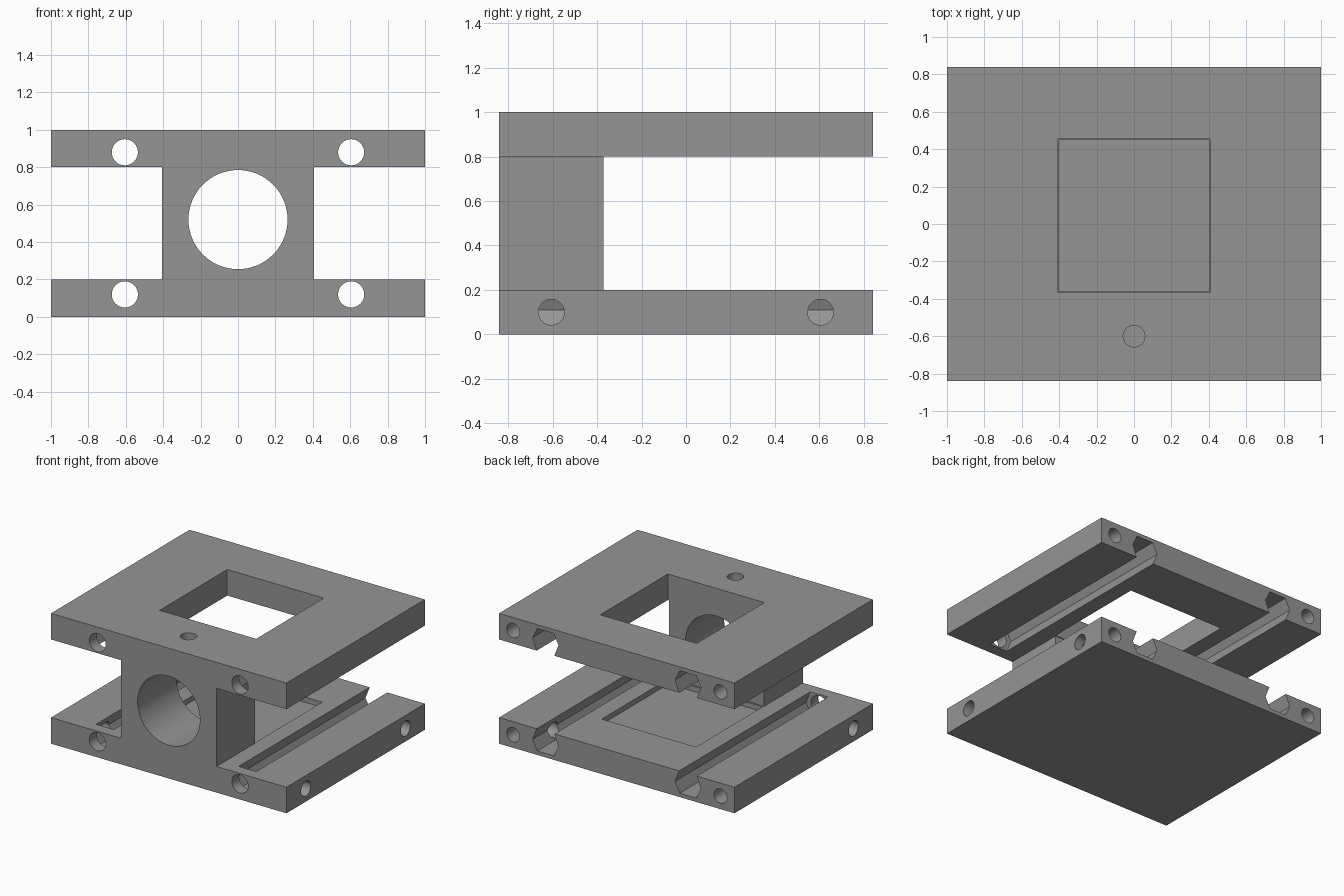
import bpy, bmesh, math
from mathutils import Matrix, Vector

if "Cube" in bpy.data.objects:
    bpy.data.objects.remove(bpy.data.objects["Cube"])

W, D, T, H = 1.0, 0.84, 0.2, 1.0      # half width, half depth, plate thickness, height
SLOT_X, SLOT_Y = 0.605, -0.75         # slot centre line and blind front end

grey = bpy.data.materials.new("machined grey")
grey.diffuse_color = (0.30, 0.30, 0.30, 1)
grey.use_nodes = True
grey.node_tree.nodes["Principled BSDF"].inputs["Base Color"].default_value = grey.diffuse_color


def make_object(name, bm):
    bmesh.ops.recalc_face_normals(bm, faces=bm.faces)
    mesh = bpy.data.meshes.new(name)
    bm.to_mesh(mesh)
    bm.free()
    mesh.materials.append(grey)
    ob = bpy.data.objects.new(name, mesh)
    bpy.context.collection.objects.link(ob)
    return ob


def box(name, lo, hi):
    lo, hi = Vector(lo), Vector(hi)
    bm = bmesh.new()
    bmesh.ops.create_cube(bm, size=1, matrix=Matrix.Translation((lo + hi) / 2)
                          @ Matrix.Diagonal((*(hi - lo), 1)))
    return make_object(name, bm)


def drill(start, end, r, segments=32):
    a, b = Vector(start), Vector(end)
    turn = (b - a).to_track_quat('Z', 'Y').to_matrix().to_4x4()
    bm = bmesh.new()
    bmesh.ops.create_cone(bm, cap_ends=True, segments=segments, radius1=r, radius2=r,
                          depth=(b - a).length,
                          matrix=Matrix.Translation((a + b) / 2) @ turn)
    return make_object("drill", bm)


def slot(x, top):
    # six-sided undercut channel, open towards the gap and at the back
    half = [(0.07, 0.03), (0.11, 0.11), (0.067, 0.22)]
    profile = half + [(-u, z) for u, z in reversed(half)]
    bm = bmesh.new()
    face = bm.faces.new([bm.verts.new((x + u, SLOT_Y, H - z if top else z))
                         for u, z in profile])
    out = bmesh.ops.extrude_face_region(bm, geom=[face])
    bmesh.ops.translate(bm, vec=(0, D + 0.1 - SLOT_Y, 0),
                        verts=[v for v in out["geom"] if isinstance(v, bmesh.types.BMVert)])
    return make_object("slot_cutter", bm)


def combine(target, tool, operation):
    mod = target.modifiers.new("bool", 'BOOLEAN')
    mod.operation, mod.solver, mod.object = operation, 'EXACT', tool
    bpy.context.view_layer.objects.active = target
    bpy.ops.object.modifier_apply(modifier=mod.name)
    bpy.data.objects.remove(tool)


# two plates joined by the front web
body = box("carriage_body", (-W, -D, 0), (W, D, T))
combine(body, box("web", (-0.405, -D, 0.1), (0.405, -0.37, H - 0.1)), 'UNION')
combine(body, box("top_plate", (-W, -D, H - T), (W, D, H)), 'UNION')

cutters = [
    box("window", (-0.41, -0.365, 0.7), (0.41, 0.455, 1.1)),       # opening in top plate
    box("pocket", (-0.4, -0.36, T - 0.04), (0.4, 0.45, 0.3)),      # shallow recess below
    drill((0, -1, 0.52), (0, -0.2, 0.52), 0.265, 64),              # main bore
    drill((0, -0.6, 1.1), (0, -0.6, 0.7), 0.058),                  # set screw hole
]
for s in (-1, 1):
    for top in (False, True):
        z = H - 0.12 if top else 0.12
        mid = H - T / 2 if top else T / 2
        cutters.append(slot(s * SLOT_X, top))
        cutters.append(drill((s * SLOT_X, -1, z), (s * SLOT_X, SLOT_Y + 0.03, z), 0.07))
        cutters.append(drill((s * 0.88, 1, mid), (s * 0.88, 0.5, mid), 0.055))
# side clamp holes into the lower slots
for s, y in ((1, -0.605), (1, 0.605), (-1, -0.605)):
    cutters.append(drill((s * 1.1, y, 0.1), (s * 0.66, y, 0.1), 0.058))

for c in cutters:
    combine(body, c, 'DIFFERENCE')

body.select_set(True)
bpy.context.view_layer.objects.active = body
bpy.ops.object.shade_smooth_by_angle(angle=math.radians(30))
